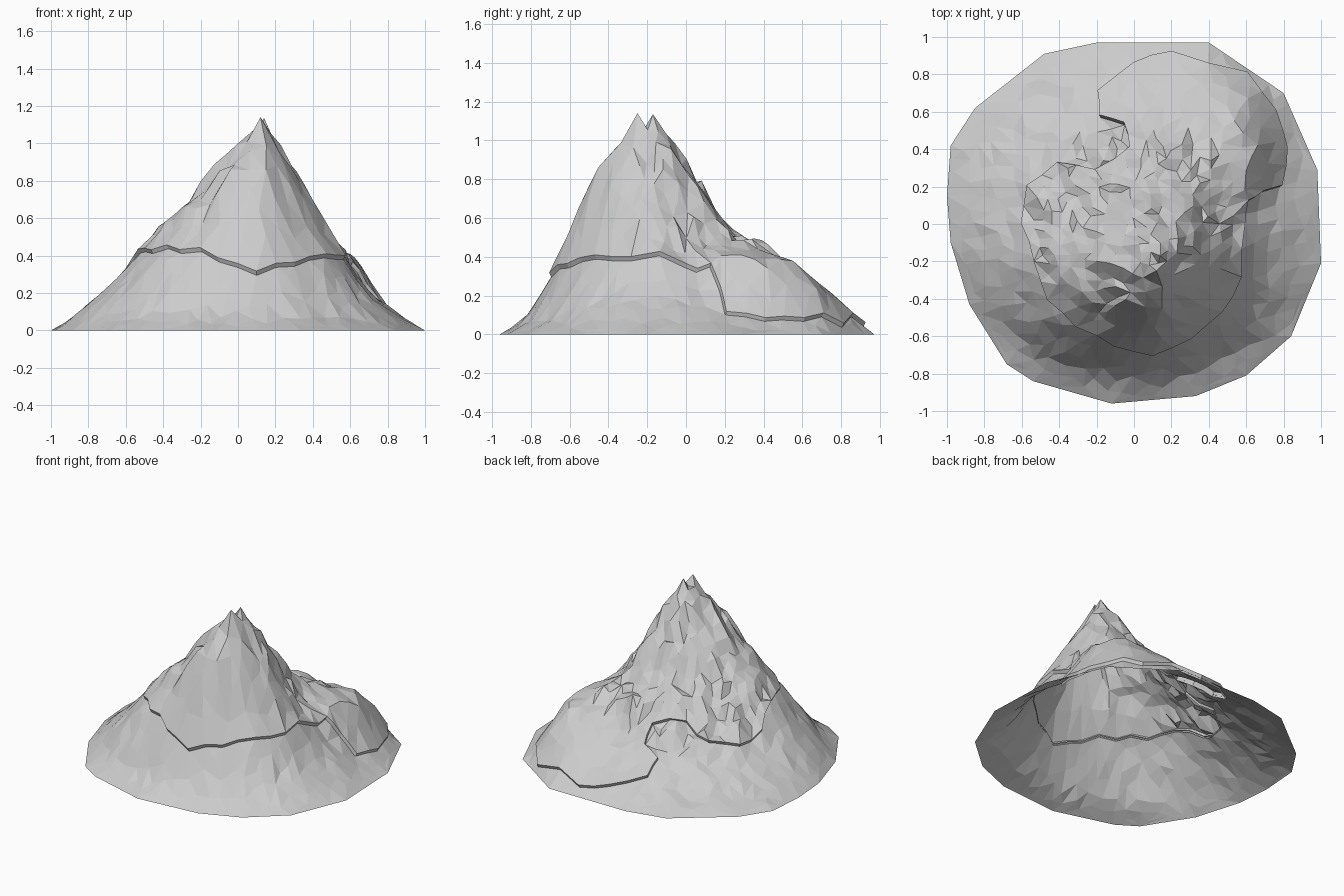
import bpy, bmesh, math, random
from mathutils import Vector, noise
from mathutils.geometry import delaunay_2d_cdt, intersect_line_line_2d

random.seed(4)
if "Cube" in bpy.data.objects:
    bpy.data.objects.remove(bpy.data.objects["Cube"])

SUMMIT = Vector((.13, -.2))
LEVELS = (1.05, .9, .7, .5, .35, .2, .08)

# Slope profiles: bearing from the summit -> distance (hundredths) at each level
SLOPES = {
    0: (5, 13, 24, 36, 46, 57, 73),
    30: (6, 15, 26, 38, 50, 62, 78),
    45: (7, 17, 28, 40, 77, 86, 93),
    60: (8, 18, 30, 44, 88, 101, 107),
    75: (9, 18, 31, 44, 79, 99, 110),
    90: (9, 18, 31, 44, 62, 85, 106),
    120: (8, 18, 32, 48, 64, 85, 105),
    150: (6, 18, 33, 52, 68, 86, 105),
    180: (5, 19, 37, 59, 72, 86, 100),
    210: (6, 19, 35, 51, 64, 77, 86),
    240: (7, 21, 33, 43, 51, 61, 69),
    270: (8, 23, 33, 41, 46, 54, 61),
    300: (6, 16, 27, 36, 43, 51, 60),
    330: (5, 13, 25, 36, 45, 54, 67),
}

# Ground outline and the edge of the upper layer, both counter-clockwise
BASE = [Vector(p) for p in (
    (1, -.21), (.98, .29), (.8, .7), (.4, .97), (-.2, .97), (-.48, .91),
    (-.85, .62), (-.98, .42), (-1, .15), (-.98, -.1), (-.88, -.43),
    (-.68, -.75), (-.54, -.84), (-.12, -.96), (.33, -.92), (.6, -.81), (.84, -.6))]
CAP = [Vector(p) for p in (
    (.58, 0), (.6, .12), (.68, .17), (.78, .2), (.81, .4), (.75, .6), (.6, .8),
    (.2, .91), (0, .85), (-.19, .7), (-.18, .57), (-.05, .53), (-.02, .4), (-.2, .28),
    (-.4, .32), (-.56, .2), (-.59, 0), (-.52, -.2), (-.45, -.4), (-.3, -.54),
    (-.1, -.64), (.1, -.69), (.3, -.6), (.46, -.46), (.56, -.28))]


def inside(p, poly):
    hit = False
    for a, b in zip(poly, poly[1:] + poly[:1]):
        if (a.y > p.y) != (b.y > p.y):
            if p.x < a.x + (p.y - a.y) * (b.x - a.x) / (b.y - a.y):
                hit = not hit
    return hit


def base_reach(direction):
    far = SUMMIT + direction * 3
    for a, b in zip(BASE, BASE[1:] + BASE[:1]):
        hit = intersect_line_line_2d(SUMMIT, far, a, b)
        if hit:
            return (hit - SUMMIT).length
    return 1


def bearing_of(p):
    d = p - SUMMIT
    return math.degrees(math.atan2(d.y, d.x)) % 360


def is_craggy(p):
    """Broken rock high on the back and left, calm faces elsewhere."""
    return p.length < .54 and not 230 < bearing_of(p) < 345


def height(p):
    d = p - SUMMIT
    r = d.length
    if r < .001:
        return 1.1
    bearing = bearing_of(p)
    keys = list(SLOPES)
    lo = max(k for k in keys if k <= bearing)
    hi = next((k for k in keys if k > bearing), 360)
    t = (bearing - lo) / (hi - lo)
    radii = [(a * (1 - t) + b * t) / 100
             for a, b in zip(SLOPES[lo], SLOPES[hi % 360])]
    reach = base_reach(d.normalized())
    radii = [0] + radii + [max(reach, radii[-1] + .01)]
    levels = (1.1,) + LEVELS + (0,)
    z = 0
    for i in range(len(levels) - 1):
        if radii[i] <= r < radii[i + 1]:
            f = (r - radii[i]) / (radii[i + 1] - radii[i])
            z = levels[i] * (1 - f) + levels[i + 1] * f
            break
    fade = min(1, max(0, (reach - r) / .25)) * min(1, r / .15)
    bump = noise.noise(Vector((p.x * 7, p.y * 7, 3))) * .05 + random.uniform(-.03, .03)
    return max(0, z + bump * fade * (1 if is_craggy(p) else .35))


# Scatter points, denser on broken rock, and triangulate around both outlines
rim = []
for a, b in zip(CAP, CAP[1:] + CAP[:1]):
    rim += [a, (a + b) / 2 + Vector((random.uniform(-.01, .01), random.uniform(-.01, .01)))]
peaks = [(Vector((.12, -.25)), 1.14), (Vector((.14, -.17)), 1.135), (Vector((.13, -.21)), 1.07)]
points = BASE + rim + [p for p, z in peaks]
for i in range(9000):
    p = Vector((random.uniform(-1, 1), random.uniform(-1, 1)))
    if not inside(p, BASE):
        continue
    gap = .042 if is_craggy(p) else .062
    if all((p - q).length > gap for q in points):
        points.append(p)


def loop_edges(start, count):
    return [(start + i, start + (i + 1) % count) for i in range(count)]


edges = loop_edges(0, len(BASE)) + loop_edges(len(BASE), len(rim))
flat, _, tris, *_ = delaunay_2d_cdt(points, edges, [], 0, 1e-5)
ground = []
for v in flat:
    z = next((z for p, z in peaks if (p - v).length < .001), None)
    if z is None:
        z = 0 if any((b - v).length < .001 for b in BASE) else height(v)
    ground.append(Vector((v.x, v.y, z)))

stone = bpy.data.materials.new("light grey stone")
stone.use_nodes = True
stone.diffuse_color = (.6, .6, .6, 1)
shader = next(n for n in stone.node_tree.nodes if n.type == 'BSDF_PRINCIPLED')
shader.inputs["Base Color"].default_value = (.6, .6, .6, 1)
shader.inputs["Roughness"].default_value = .9


def add_part(name, faces, lift=0):
    """Make one layer; a lifted layer gets an overhanging rim."""
    bm = bmesh.new()
    verts = {}
    for face in faces:
        for i in face:
            if i not in verts:
                verts[i] = bm.verts.new(ground[i])
        bm.faces.new([verts[i] for i in face])
    if lift:
        border = [e.link_loops[0] for e in bm.edges if e.is_boundary]
        pairs = [(l.vert, l.link_loop_next.vert) for l in border]
        low = {a: bm.verts.new(a.co - Vector((0, 0, .016))) for a, b in pairs}
        for a, b in pairs:
            bm.faces.new((b, a, low[a], low[b]))
        for v in verts.values():
            v.co.z += lift if v.co.z < 1 else 0
            if v in low:
                v.co.xy += (v.co.xy - SUMMIT).normalized() * .016
    mesh = bpy.data.meshes.new(name)
    bm.to_mesh(mesh)
    bm.free()
    mesh.materials.append(stone)
    bpy.context.collection.objects.link(bpy.data.objects.new(name, mesh))


# Lower slopes and the raised upper layer
upper, lower = [], []
for tri in tris:
    middle = sum((flat[i] for i in tri), Vector((0, 0))) / 3
    (upper if inside(middle, rim) else lower).append(tri)
add_part("lower_slopes", lower)
add_part("upper_layer", upper, .016)
